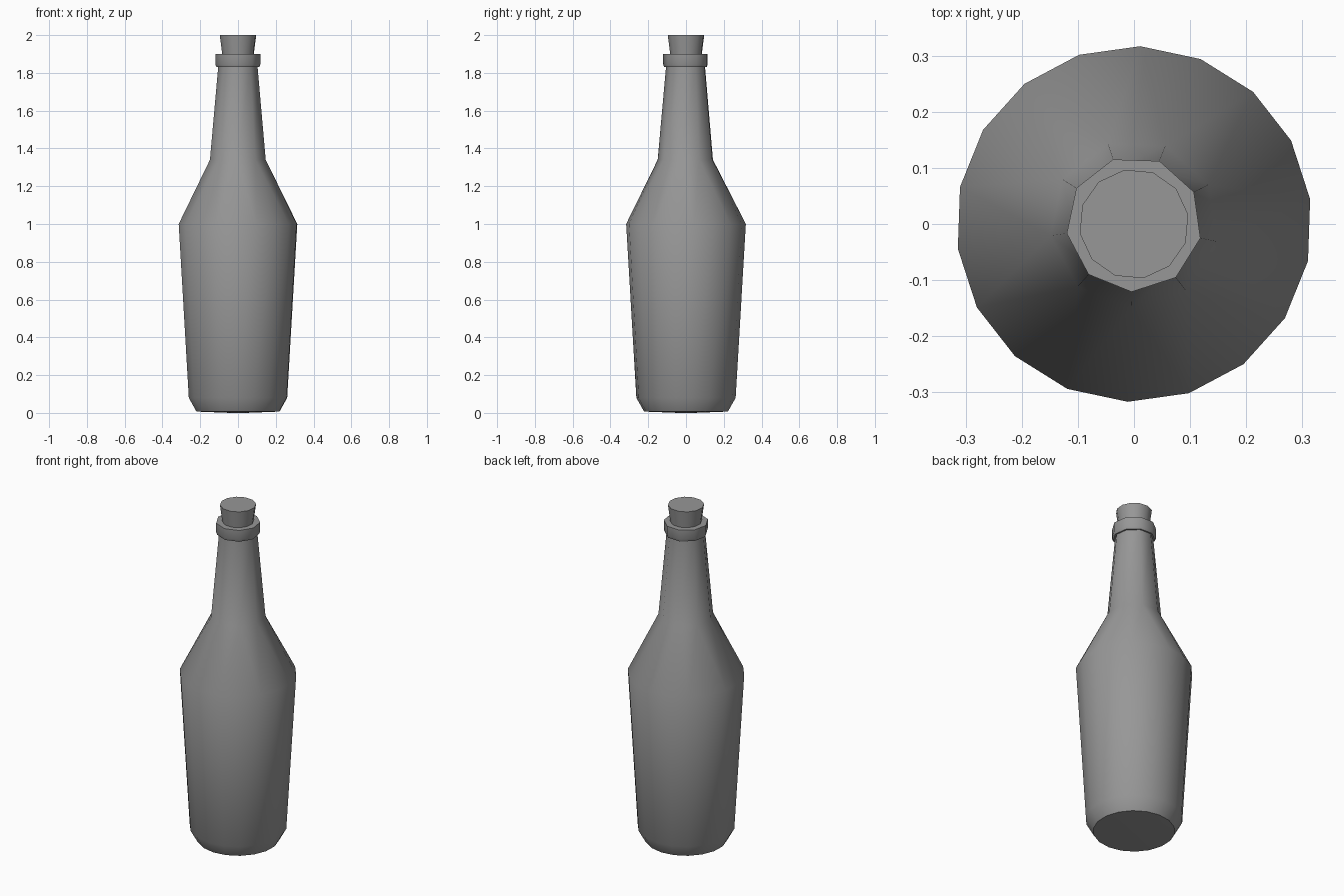
import bpy, bmesh
from math import radians, sin, cos

if "Cube" in bpy.data.objects:
    bpy.data.objects.remove(bpy.data.objects["Cube"])

grey = bpy.data.materials.new("dark_grey")
grey.diffuse_color = (0.31, 0.31, 0.31, 1)
grey.use_nodes = True
grey.node_tree.nodes["Principled BSDF"].inputs["Base Color"].default_value = grey.diffuse_color


def ring(bm, n, r, z, start):
    """Ring of n vertices, first one at the angle start (degrees)."""
    angles = [radians(start + 360 * i / n) for i in range(n)]
    return [bm.verts.new((r * cos(a), r * sin(a), z)) for a in angles]


def bridge(bm, low, high):
    n, m = len(low), len(high)
    if n == m:
        for i in range(n):
            j = (i + 1) % n
            bm.faces.new((low[i], low[j], high[j], high[i]))
        return
    # twice as many vertices below as above
    for k in range(m):
        a, b, c = low[2 * k], low[2 * k + 1], low[(2 * k + 2) % n]
        t0, t1 = high[k], high[(k + 1) % m]
        bm.faces.new((a, b, t0))
        bm.faces.new((b, t1, t0))
        bm.faces.new((b, c, t1))


def lathe(name, profile, start):
    """Closed solid from (sides, radius, height) rings."""
    bm = bmesh.new()
    rings = [ring(bm, n, r, z, start) for n, r, z in profile]
    for low, high in zip(rings, rings[1:]):
        bridge(bm, low, high)
    bm.faces.new(rings[-1])
    bm.faces.new(rings[0][::-1])
    bmesh.ops.recalc_face_normals(bm, faces=bm.faces)
    mesh = bpy.data.meshes.new(name)
    bm.to_mesh(mesh)
    bm.free()
    mesh.materials.append(grey)
    obj = bpy.data.objects.new(name, mesh)
    bpy.context.collection.objects.link(obj)
    bpy.ops.object.select_all(action='DESELECT')
    obj.select_set(True)
    bpy.context.view_layer.objects.active = obj
    bpy.ops.object.shade_smooth_by_angle(angle=radians(50))
    return obj


# bottle: 18-sided body, 9-sided neck and lip collar, shallow bulge below
lathe("bottle", [
    (18, 0.04, 0.0), (18, 0.222, 0.007), (18, 0.263, 0.08), (18, 0.317, 1.0),
    (9, 0.15, 1.34), (9, 0.106, 1.83),
    (9, 0.115, 1.83), (9, 0.121, 1.845), (9, 0.121, 1.90),
], 28)

# tapered stopper pressed into the mouth
lathe("cork", [(12, 0.081, 1.87), (12, 0.098, 2.0)], 10)
